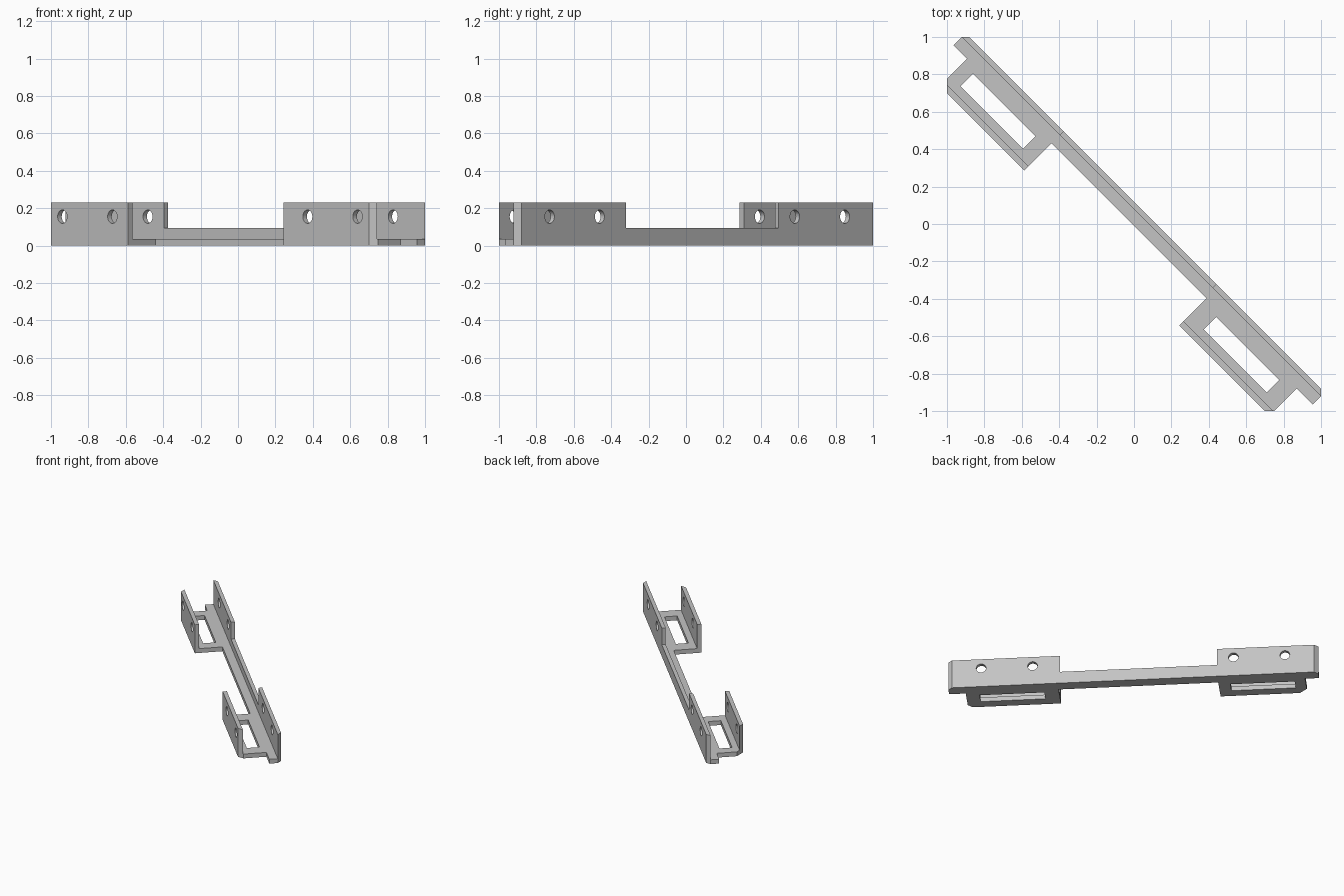
import bpy, bmesh, math
from mathutils import Matrix, Vector

cube = bpy.data.objects.get("Cube")
if cube:
    bpy.data.objects.remove(cube)

grey = bpy.data.materials.new("plain grey")
grey.use_nodes = True
colour = (0.55, 0.55, 0.55, 1)
grey.diffuse_color = colour
grey.node_tree.nodes["Principled BSDF"].inputs["Base Color"].default_value = colour

# The bracket runs diagonally: u is along it, v is across it
TURN = Matrix.Rotation(math.radians(-45), 4, "Z")
FLOOR, LIP, TOP = 0.035, 0.095, 0.23
END, BACK, STRIP, FRONT = 1.359, 0.085, -0.007, -0.212
THICK = 0.029
HOLE_U, HOLE_Z, HOLE_R = (0.738, 1.116), 0.155, 0.036


def finish(name, bm):
    bmesh.ops.transform(bm, matrix=TURN, verts=bm.verts)
    bmesh.ops.recalc_face_normals(bm, faces=bm.faces)
    mesh = bpy.data.meshes.new(name)
    bm.to_mesh(mesh)
    bm.free()
    mesh.materials.append(grey)
    ob = bpy.data.objects.new(name, mesh)
    bpy.context.collection.objects.link(ob)
    return ob


def prism(name, outline, z0, z1):
    bm = bmesh.new()
    face = bm.faces.new([bm.verts.new((u, v, z0)) for u, v in outline])
    up = bmesh.ops.extrude_face_region(bm, geom=[face])["geom"]
    verts = [g for g in up if isinstance(g, bmesh.types.BMVert)]
    bmesh.ops.translate(bm, verts=verts, vec=(0, 0, z1 - z0))
    return finish(name, bm)


def rect(u0, u1, v0, v1):
    return [(u0, v0), (u1, v0), (u1, v1), (u0, v1)]


def drill(u, v):
    bm = bmesh.new()
    place = Matrix.Translation((u, v, HOLE_Z)) @ Matrix.Rotation(math.pi / 2, 4, "X")
    bmesh.ops.create_cone(bm, cap_ends=True, segments=32, radius1=HOLE_R,
                          radius2=HOLE_R, depth=0.1, matrix=place)
    return finish("drill", bm)


def cut(ob, cutter):
    mod = ob.modifiers.new("cut", "BOOLEAN")
    mod.operation, mod.solver, mod.object = "DIFFERENCE", "EXACT", cutter
    bpy.context.view_layer.objects.active = ob
    bpy.ops.object.modifier_apply(modifier=mod.name)
    bpy.data.objects.remove(cutter)


# Per side: inner end, plate outer end, corner chamfer, back wall inner end, slot ends
SIDES = {
    "left": (1, 0.555, 1.237, 0.035, 0.538, 0.662, 1.138),
    "right": (-1, 0.618, 1.256, 0.055, 0.616, 0.704, 1.177),
}

# Floor outline: long strip with a forward plate near each end
half = {}
for side, (s, inner, outer, ch, *_) in SIDES.items():
    half[side] = [(s * u, v) for u, v in (
        (inner, STRIP), (inner, FRONT), (outer - ch, FRONT), (outer, FRONT + ch),
        (outer, STRIP), (END, STRIP), (END, BACK - THICK), (END - THICK, BACK))]
floor = prism("floor", half["left"] + half["right"][::-1], 0, FLOOR)

for side, (s, inner, outer, ch, wall, slot0, slot1) in SIDES.items():
    # Slot through the plate
    cut(floor, prism("slot", rect(s * slot0, s * slot1, -0.135, -0.041), -0.1, 0.1))

    # Upright walls, front and back
    fr = FRONT + THICK + 0.002
    reach = outer - max(0, ch - (fr - FRONT))
    front = [(inner, FRONT), (outer - ch, FRONT), (reach, fr), (inner, fr)]
    back = [(wall, BACK - THICK), (END, BACK - THICK), (END - THICK, BACK), (wall, BACK)]
    for name, outline, v in (("front", front, FRONT), ("back", back, BACK)):
        ob = prism(f"{side}_{name}_wall", [(s * u, w) for u, w in outline], FLOOR, TOP)
        for u in HOLE_U:
            cut(ob, drill(s * u, v))

# Low lip joining the two back walls
prism("back_lip", rect(-SIDES["right"][4], SIDES["left"][4], BACK - THICK, BACK), FLOOR, LIP)
